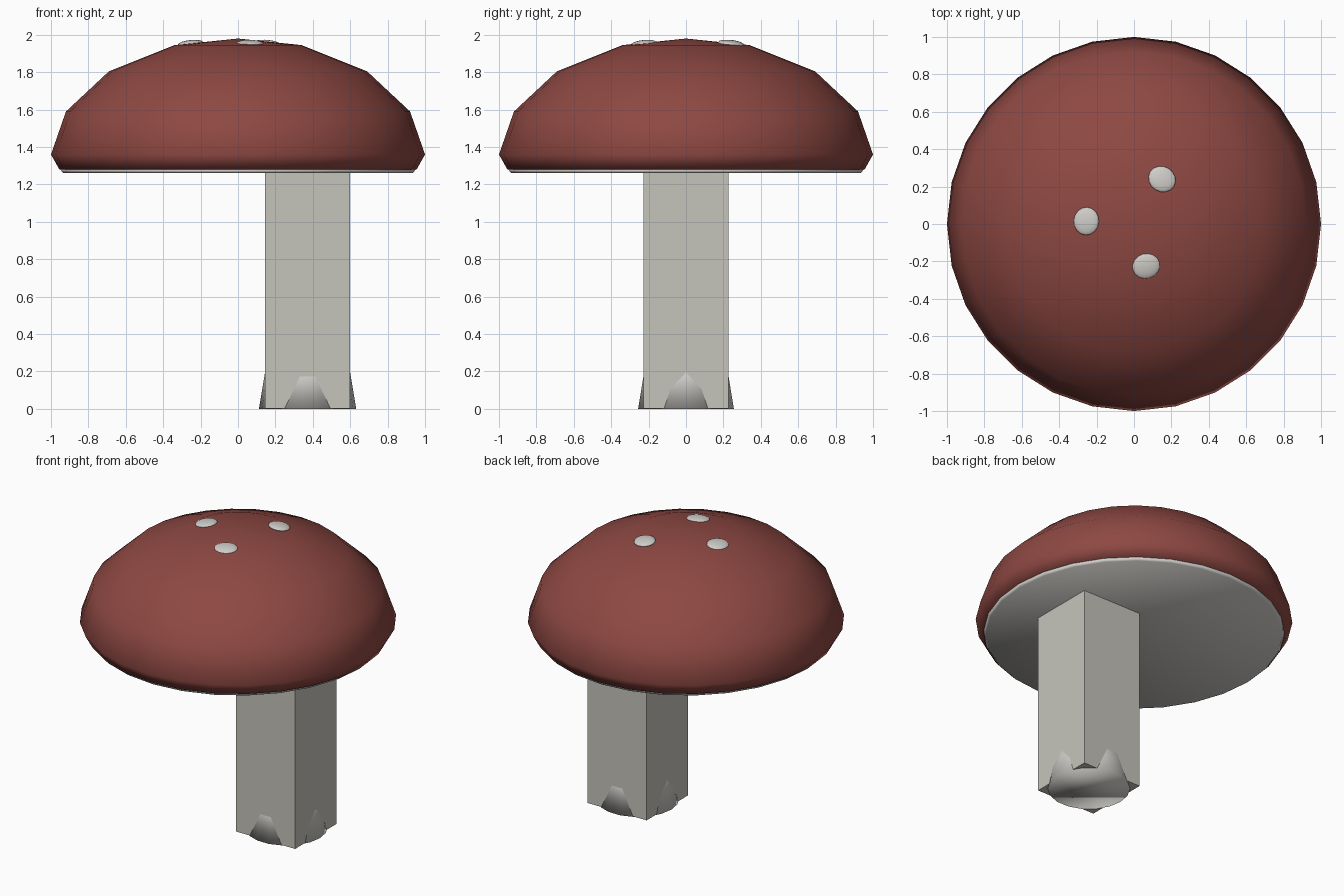
import bpy
import math
from mathutils import Vector

cube = bpy.data.objects.get("Cube")
if cube:
    bpy.data.objects.remove(cube, do_unlink=True)


def make_material(name, rgb):
    mat = bpy.data.materials.new(name)
    mat.use_nodes = True
    color = (*rgb, 1.0)
    mat.diffuse_color = color
    mat.node_tree.nodes["Principled BSDF"].inputs["Base Color"].default_value = color
    return mat


red = make_material("brick red", (0.27, 0.065, 0.055))
stone = make_material("warm grey", (0.56, 0.55, 0.50))
pale = make_material("pale grey", (0.62, 0.61, 0.58))


def finish(obj, name, mat, smooth=True):
    obj.name = name
    obj.data.materials.clear()
    obj.data.materials.append(mat)
    obj.data.polygons.foreach_set("use_smooth", [smooth] * len(obj.data.polygons))
    obj.data.update()
    return obj


def lathe(name, profile, sides, mat):
    """Revolve a (radius, height) profile; a zero radius becomes a pole."""
    verts, rings, faces = [], [], []
    for r, z in profile:
        count = sides if r > 0 else 1
        rings.append([len(verts) + i for i in range(count)])
        for i in range(count):
            a = math.tau * i / sides
            verts.append((r * math.cos(a), r * math.sin(a), z))
    for low, high in zip(rings, rings[1:]):
        for i in range(sides):
            j = (i + 1) % sides
            if len(high) == 1:
                faces.append((low[i], low[j], high[0]))
            else:
                faces.append((low[i], low[j], high[j], high[i]))
    if len(rings[0]) > 1:
        faces.append(tuple(reversed(rings[0])))
    if len(rings[-1]) > 1:
        faces.append(tuple(rings[-1]))
    mesh = bpy.data.meshes.new(name)
    mesh.from_pydata(verts, [], faces)
    obj = bpy.data.objects.new(name, mesh)
    bpy.context.collection.objects.link(obj)
    return finish(obj, name, mat)


# Domed cap and the thin plate under it
lathe("cap", [(0.955, 1.28), (1.0, 1.36), (0.92, 1.59), (0.69, 1.805),
              (0.34, 1.945), (0, 1.98)], 28, red)
lathe("cap_underside", [(0.935, 1.26), (0.95, 1.281)], 28, pale)

# Square off-centre stem
STEM_X = 0.372
bpy.ops.mesh.primitive_cube_add(size=1, location=(STEM_X, 0, 0.6415))
stem = bpy.context.object
stem.scale = (0.455, 0.455, 1.277)
finish(stem, "stem", stone, smooth=False)

# Tapered round foot that breaks through the stem sides
foot = lathe("stem_foot", [(0.26, 0), (0.21, 0.3)], 18, pale)
foot.location.x = STEM_X

# Flattened spots lying on the top of the cap
for i, (x, y) in enumerate([(0.15, 0.24), (-0.255, 0.015), (0.065, -0.225)]):
    bpy.ops.mesh.primitive_uv_sphere_add(segments=16, ring_count=10, radius=1,
                                         location=(x, y, 1.953))
    spot = bpy.context.object
    spot.scale = (0.075, 0.068, 0.019)
    normal = Vector((x, y, 2.2))
    spot.rotation_mode = 'QUATERNION'
    spot.rotation_quaternion = normal.to_track_quat('Z', 'Y')
    finish(spot, f"cap_spot_{i + 1}", pale)
